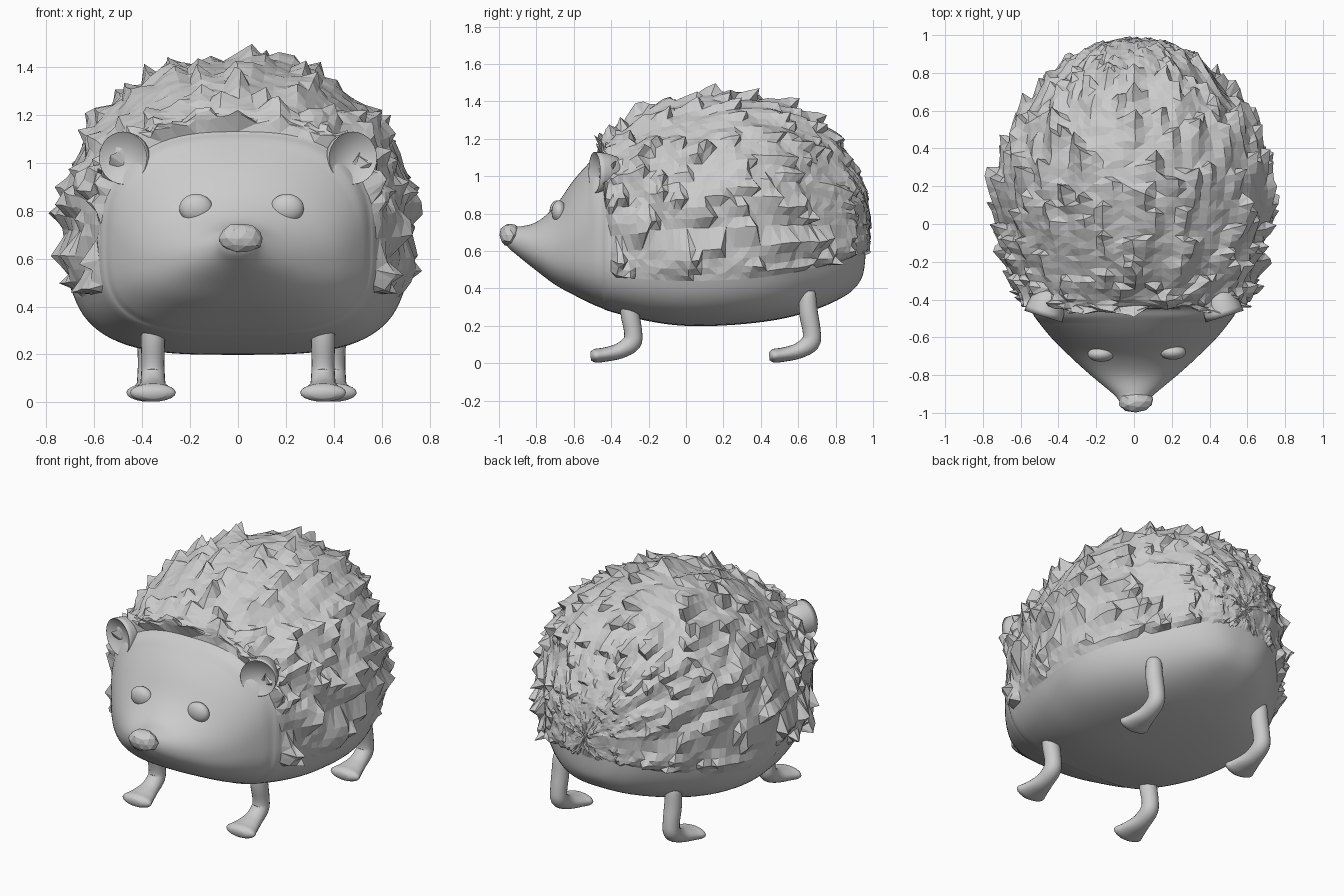
import bpy, bmesh, math, random
from mathutils import Vector, Matrix
from mathutils.bvhtree import BVHTree

if "Cube" in bpy.data.objects:
    bpy.data.objects.remove(bpy.data.objects["Cube"])

random.seed(7)


def to_object(name, bm):
    mesh = bpy.data.meshes.new(name)
    bm.to_mesh(mesh)
    bm.free()
    obj = bpy.data.objects.new(name, mesh)
    bpy.context.collection.objects.link(obj)
    return obj


def loft(rings):
    """Skin a list of equal-length closed rings and cap both ends."""
    bm = bmesh.new()
    rows = [[bm.verts.new(p) for p in ring] for ring in rings]
    n = len(rows[0])
    for a, b in zip(rows, rows[1:]):
        for i in range(n):
            j = (i + 1) % n
            bm.faces.new((a[i], a[j], b[j], b[i]))
    bm.faces.new(rows[0])
    bm.faces.new(rows[-1])
    bmesh.ops.remove_doubles(bm, verts=bm.verts, dist=1e-4)
    bmesh.ops.recalc_face_normals(bm, faces=bm.faces)
    for f in bm.faces:
        f.smooth = True
    return bm


def spline(points, steps):
    """Catmull-Rom interpolation through tuples."""
    pts = [points[0]] + points + [points[-1]]
    out = []
    for k in range(1, len(pts) - 2):
        for s in range(steps):
            t = s / steps
            out.append([0.5 * (2 * b + (c - a) * t + (2 * a - 5 * b + 4 * c - d) * t * t
                               + (3 * b - a - 3 * c + d) * t ** 3)
                        for a, b, c, d in zip(*pts[k - 1:k + 3])])
    return out + [list(points[-1])]


# Body sections from snout to rump: y, bottom z, widest z, top z, half width
SECTIONS = [
    (-.975, .68, .68, .68, 0), (-.955, .625, .67, .735, .06), (-.9, .575, .645, .73, .11),
    (-.8, .495, .605, .755, .23), (-.7, .42, .59, .84, .34), (-.6, .365, .61, .98, .44),
    (-.5, .315, .65, 1.09, .52), (-.45, .295, .67, 1.13, .55), (-.4, .275, .68, 1.2, .58),
    (-.2, .225, .71, 1.33, .645), (0, .2, .72, 1.39, .69), (.25, .205, .73, 1.42, .71),
    (.5, .235, .74, 1.375, .63), (.7, .29, .74, 1.27, .48), (.85, .36, .74, 1.1, .335),
    (.925, .43, .74, .97, .22), (.955, .52, .74, .88, .12), (.965, .72, .72, .72, 0)]


def body_ring(y, zb, zc, zt, w, n=88):
    ring = []
    top_power = (1.95 if y < -.5 else 2.1) + 0.6 * math.exp(-((y + .47) / .12) ** 2)
    low_power = 2.2 + 1.2 * min(1, max(0, (y + .9) / .5)) - max(0, y - .4)
    for i in range(n):
        a = 2 * math.pi * i / n
        c, s = math.cos(a), math.sin(a)
        e = 2 / (top_power if s > 0 else low_power)
        x = math.copysign(abs(c) ** e, c) * max(w, 0)
        z = zc + math.copysign(abs(s) ** e, s) * ((zt - zc) if s > 0 else (zc - zb))
        ring.append((x, y, z))
    return ring


bm = loft([body_ring(*s) for s in spline(SECTIONS, 6)])
bm.normal_update()
face_tree = BVHTree.FromBMesh(bm)

# Mark the quilled region: behind the head and above the belly
for f in bm.faces:
    c = f.calc_center_median()
    f.smooth = not (c.y > -.45 + .1 * max(0, 1 - c.z) and c.z > .45 + .15 * c.y ** 2)

# Raise backward-swept tufts in the quilled region
coat = [v for v in bm.verts if v.link_faces and not any(f.smooth for f in v.link_faces)]
tufts = []
for _ in range(380):
    v = random.choice(coat)
    nrm = v.normal.copy()
    flow = Vector((random.uniform(-.25, .25), 1, random.uniform(-.4, .1)))
    flow = (flow - nrm * flow.dot(nrm)).normalized()
    tufts.append((v.co.copy(), nrm, flow, nrm.cross(flow), random.uniform(.15, .32),
                  random.uniform(.05, .09), random.uniform(.03, .085)))
moves = []
for v in coat:
    best, push = 0, Vector()
    for p, nrm, flow, side, length, width, height in tufts:
        d = v.co - p
        if d.length_squared > .11:
            continue
        t, s = d.dot(flow), abs(d.dot(side))
        if -length < t < .03 and s < width and abs(d.dot(nrm)) < .12:
            along = 1 + t / length if t < 0 else 1 - t / .03
            h = height * along * (1 - s / width)
            if h > best:
                best, push = h, nrm * h + flow * h * .6
    damp = 1 - .65 * min(1, max(0, (v.co.y - .75) / .2))
    jitter = Vector([random.uniform(-.005, .005) for _ in range(3)])
    moves.append((v, (push + jitter) * damp))
for v, m in moves:
    v.co += m

# Split into smooth skin and faceted quill coat
for name, smooth in (("body_skin", True), ("quill_coat", False)):
    part = bm.copy()
    bmesh.ops.delete(part, geom=[f for f in part.faces if f.smooth != smooth], context='FACES')
    if not smooth:
        bmesh.ops.triangulate(part, faces=part.faces)
    to_object(name, part)
bm.free()


# Leg path: y offset, z, half width, half thickness
LEG = [(-.01, .39, .015, .015), (-.01, .375, .042, .042), (-.005, .27, .05, .05),
       (.012, .17, .048, .048), (.005, .11, .05, .05), (-.06, .066, .056, .042),
       (-.14, .046, .08, .038), (-.19, .04, .095, .037), (-.215, .038, .05, .022)]


def leg(name, x, y):
    path = spline(LEG, 4)
    rings = []
    for i, (dy, z, rx, r) in enumerate(path):
        a, b = path[max(i - 1, 0)], path[min(i + 1, len(path) - 1)]
        tan = Vector((0, b[0] - a[0], b[1] - a[1])).normalized()
        across = Vector((0, -tan.z, tan.y))
        rings.append([Vector((x + rx * math.cos(q), y + dy, z)) + across * r * math.sin(q)
                      for q in (2 * math.pi * k / 20 for k in range(20))])
    bm = loft(rings)
    for v in bm.verts:
        v.co.z = max(v.co.z, 0)
    to_object(name, bm)


def ear(name, side):
    # Sphere whose front half is dished inward to form a shallow cup
    bm = bmesh.new()
    bmesh.ops.create_uvsphere(bm, u_segments=28, v_segments=20, radius=1)
    bmesh.ops.rotate(bm, verts=bm.verts, matrix=Matrix.Rotation(math.pi / 2, 3, 'X'))
    for v in bm.verts:
        if v.co.y < -1e-4:
            v.co.y = .2 * (1 - v.co.x ** 2 - v.co.z ** 2)
        v.co = Vector((v.co.x * .105, v.co.y * .19, v.co.z * .11))
    for f in bm.faces:
        f.smooth = True
    bmesh.ops.rotate(bm, verts=bm.verts, matrix=Matrix.Rotation(side * .3, 3, 'Z'))
    bmesh.ops.translate(bm, verts=bm.verts, vec=(side * .48, -.49, 1.02))
    bmesh.ops.recalc_face_normals(bm, faces=bm.faces)
    to_object(name, bm)


def eye(name, x):
    hit, nrm, _, _ = face_tree.ray_cast(Vector((x, -2, .81)), Vector((0, 1, 0)))
    bm = bmesh.new()
    bmesh.ops.create_uvsphere(bm, u_segments=24, v_segments=16, radius=1)
    bmesh.ops.scale(bm, verts=bm.verts, vec=(.07, .04, .06))
    bmesh.ops.translate(bm, verts=bm.verts, vec=hit + Vector((0, .005, 0)))
    for f in bm.faces:
        f.smooth = True
    to_object(name, bm)


for label, side in (("left", 1), ("right", -1)):
    leg(f"front_leg_{label}", side * .355, -.295)
    leg(f"back_leg_{label}", side * .385 + .015, .66)
    ear(f"ear_{label}", side)
    eye(f"eye_{label}", side * .19 + .015)

# Faceted nose
bm = bmesh.new()
bmesh.ops.create_icosphere(bm, subdivisions=2, radius=1)
for v in bm.verts:
    v.co *= random.uniform(.92, 1.04)
bmesh.ops.scale(bm, verts=bm.verts, vec=(.095, .06, .065))
bmesh.ops.translate(bm, verts=bm.verts, vec=(.01, -.94, .685))
to_object("nose", bm)
